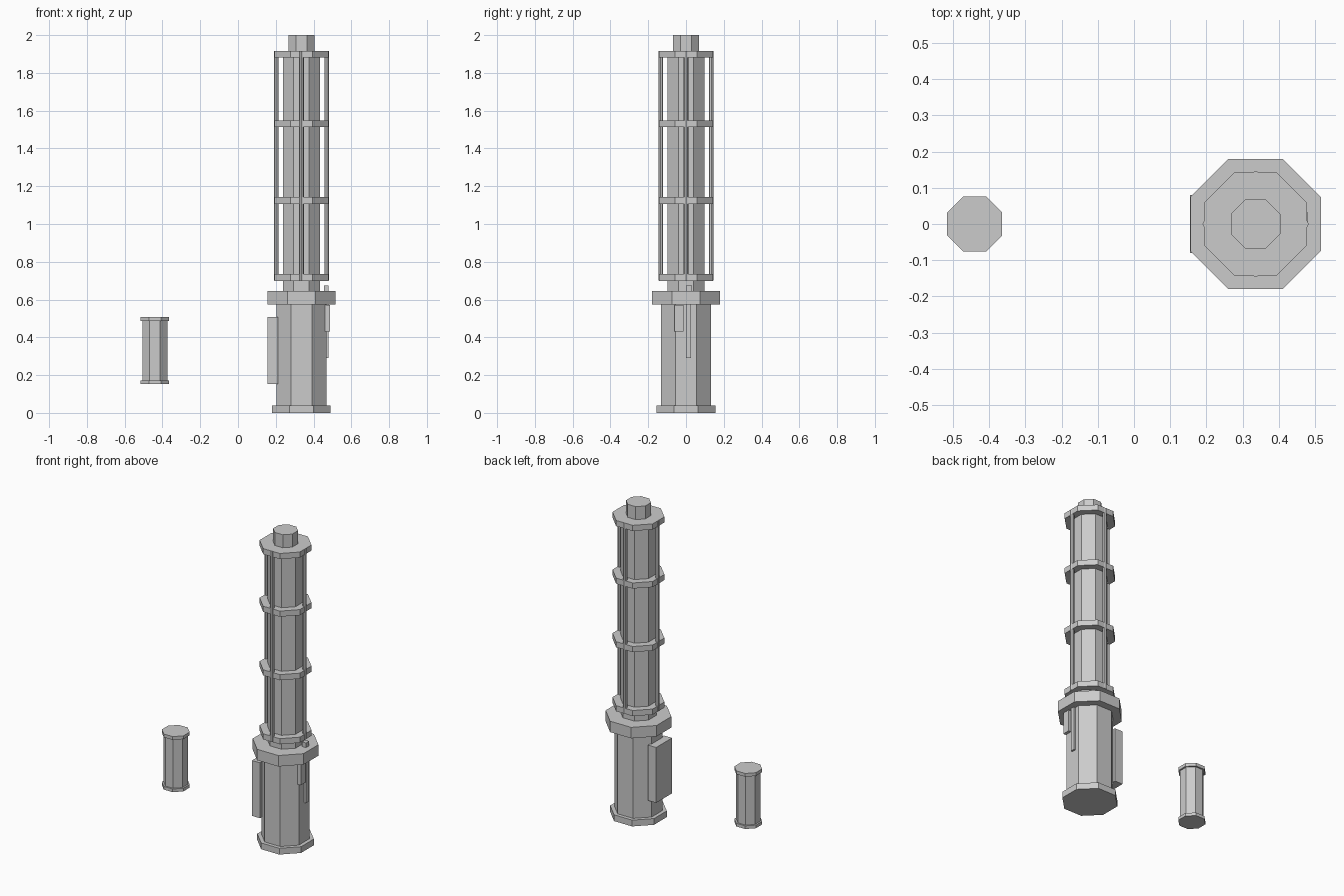
import bpy, bmesh, math

if "Cube" in bpy.data.objects:
    bpy.data.objects.remove(bpy.data.objects["Cube"])

CX = 0.336  # axis of the main column


def make(name, bm):
    bmesh.ops.recalc_face_normals(bm, faces=bm.faces)
    me = bpy.data.meshes.new(name)
    bm.to_mesh(me)
    bm.free()
    ob = bpy.data.objects.new(name, me)
    bpy.context.collection.objects.link(ob)
    return ob


def prism(name, x, y, half, z0, z1, sides=8, turn=math.pi / 8):
    """Upright prism; half is the distance from axis to a flat side."""
    bm = bmesh.new()
    r = half / math.cos(math.pi / sides)
    pts = [(x + r * math.cos(turn + 2 * math.pi * i / sides),
            y + r * math.sin(turn + 2 * math.pi * i / sides)) for i in range(sides)]
    low = [bm.verts.new((px, py, z0)) for px, py in pts]
    face = bm.faces.new(low)
    top = bmesh.ops.extrude_face_region(bm, geom=[face])["geom"]
    for v in top:
        if isinstance(v, bmesh.types.BMVert):
            v.co.z = z1
    return make(name, bm)


def box(name, x0, x1, y0, y1, z0, z1):
    bm = bmesh.new()
    bmesh.ops.create_cube(bm, size=1)
    for v in bm.verts:
        v.co = ((x0 + x1) / 2 + v.co.x * (x1 - x0),
                (y0 + y1) / 2 + v.co.y * (y1 - y0),
                (z0 + z1) / 2 + v.co.z * (z1 - z0))
    return make(name, bm)


# Handle, collar, inner barrel and tip
prism("base_flange", CX, 0, 0.155, 0, 0.04)
prism("handle_body", CX, 0, 0.132, 0.04, 0.575)
prism("collar", CX, 0, 0.18, 0.575, 0.645)
prism("barrel", CX, 0, 0.099, 0.645, 1.90)
prism("tip", CX, 0, 0.068, 1.915, 2.0)

# Rings around the barrel
for i, z in enumerate((0.698, 1.107, 1.513, 1.881)):
    prism(f"ring_{i + 1}", CX, 0, 0.142, z, z + 0.036)

# Four rods running through the rings
for i in range(4):
    a = i * math.pi / 2
    prism(f"rod_{i + 1}", CX + 0.134 * math.cos(a), 0.134 * math.sin(a),
          0.0115, 0.70, 1.915, sides=8, turn=a)

# Side grip block, control plate and slide lever
box("grip_block", 0.155, 0.212, -0.08, 0.08, 0.153, 0.507)
box("control_plate", 0.45, 0.487, -0.061, -0.012, 0.43, 0.57)
box("slide_bar", 0.45, 0.48, 0.0, 0.027, 0.29, 0.60)
box("slide_catch", 0.454, 0.48, 0.0, 0.032, 0.60, 0.675)

# Separate canister
prism("canister_body", -0.44, 0, 0.066, 0.17, 0.487)
prism("canister_bottom_cap", -0.44, 0, 0.076, 0.152, 0.172)
prism("canister_top_cap", -0.44, 0, 0.076, 0.486, 0.507)
